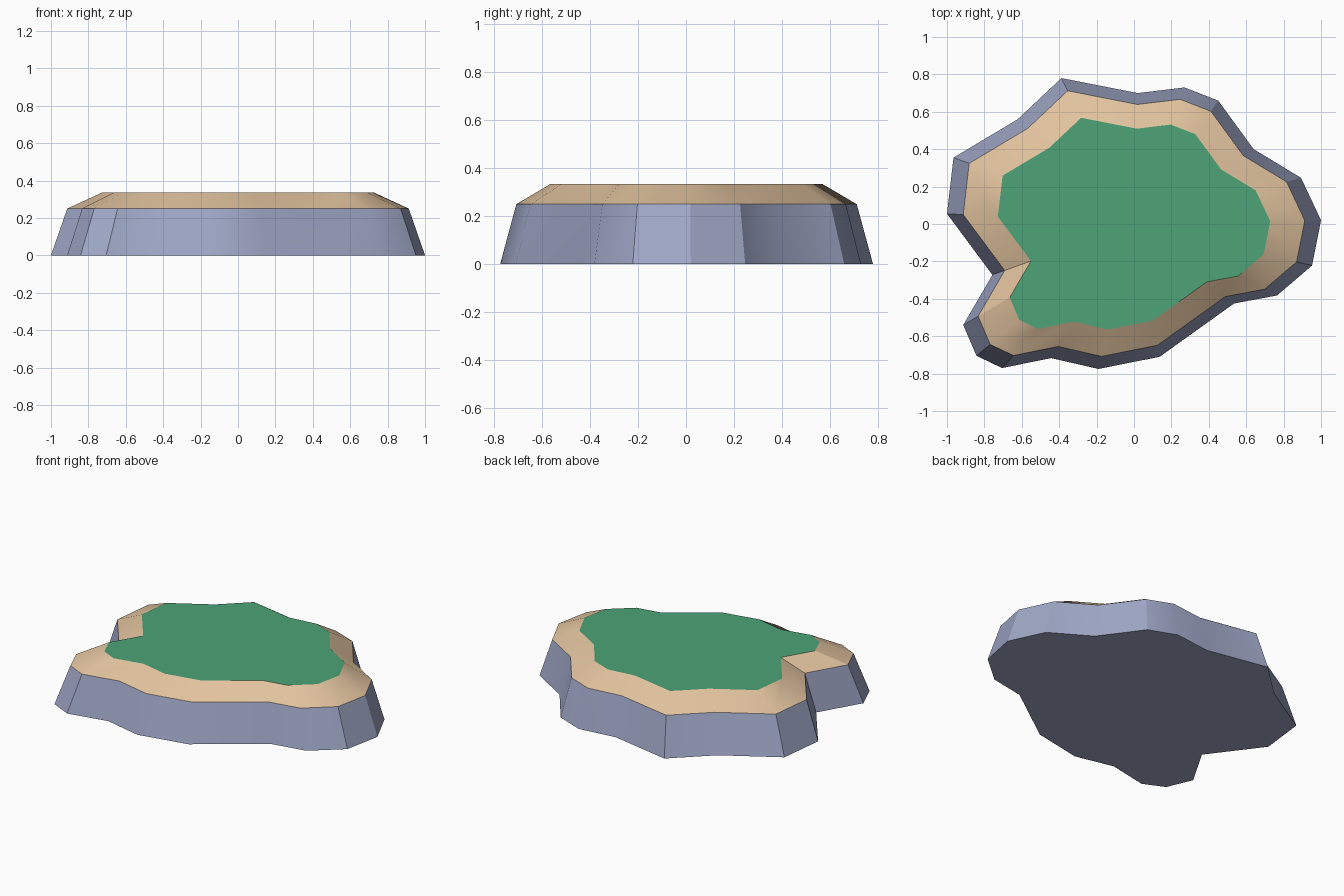
import bpy, bmesh, math

if "Cube" in bpy.data.objects:
    bpy.data.objects.remove(bpy.data.objects["Cube"])

# Shoreline outline at ground level, counter-clockwise
OUTLINE = [(1.0, .02), (.893, .247), (.64, .40), (.45, .66), (.27, .73),
           (.02, .70), (-.388, .78), (-.622, .56), (-.965, .355), (-1.0, .055),
           (-.757, -.272), (-.913, -.54), (-.842, -.705), (-.705, -.77),
           (-.443, -.717), (-.19, -.775), (.137, -.71), (.535, -.425),
           (.765, -.382), (.952, -.222)]


def material(name, rgb):
    m = bpy.data.materials.new(name)
    m.diffuse_color = (*rgb, 1)
    m.use_nodes = True
    m.node_tree.nodes["Principled BSDF"].inputs["Base Color"].default_value = m.diffuse_color
    return m


def layer(name, mat, levels, cap=None):
    """Skin the outline through (scale, z) levels; cap = 'top' or 'bottom'."""
    bm = bmesh.new()
    rings = [[bm.verts.new((x * s, y * s, z)) for x, y in OUTLINE] for s, z in levels]
    n = len(OUTLINE)
    for a, b in zip(rings, rings[1:]):
        for i in range(n):
            j = (i + 1) % n
            bm.faces.new((a[i], a[j], b[j], b[i]))
    if cap == 'bottom':
        bm.faces.new(rings[0][::-1])
    elif cap == 'top':
        bm.faces.new(rings[-1])
    me = bpy.data.meshes.new(name)
    bm.to_mesh(me)
    bm.free()
    me.materials.append(mat)
    ob = bpy.data.objects.new(name, me)
    bpy.context.collection.objects.link(ob)
    bpy.ops.object.select_all(action='DESELECT')
    ob.select_set(True)
    bpy.context.view_layer.objects.active = ob
    bpy.ops.object.shade_smooth_by_angle(angle=math.radians(30))
    return ob


rock = material("blue_grey_rock", (.35, .39, .57))
sand = material("sand", (.75, .54, .34))
grass = material("grass_green", (.075, .37, .185))

# Rock wall with underside, sloping sand rim, flat grass top
layer("rock_base", rock, [(1.0, 0), (.913, .25)], 'bottom')
layer("sand_rim", sand, [(.913, .25), (.728, .335)])
layer("grass_top", grass, [(.728, .335)], 'top')
